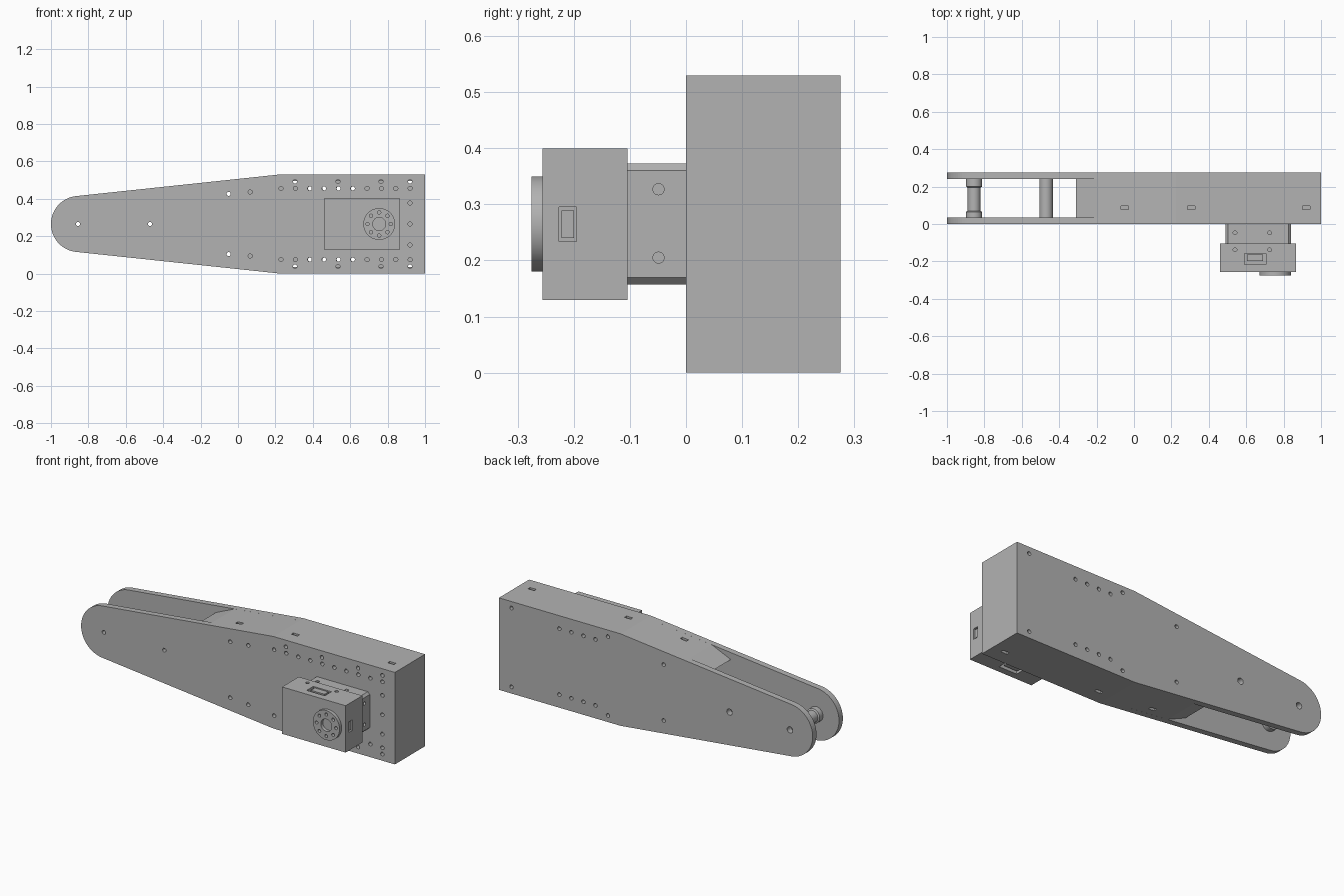
import bpy, bmesh, math
from mathutils import Matrix, Vector

cube = bpy.data.objects.get("Cube")
if cube:
    bpy.data.objects.remove(cube, do_unlink=True)

grey = bpy.data.materials.new("plain grey")
grey.use_nodes = True
grey.diffuse_color = (0.45, 0.45, 0.45, 1)
grey.node_tree.nodes["Principled BSDF"].inputs["Base Color"].default_value = grey.diffuse_color

HEIGHT, MID, WALL = 0.53, 0.265, 0.035
FRONT, BACK = 0.0, 0.275


def finish(name, bm):
    bmesh.ops.recalc_face_normals(bm, faces=bm.faces)
    mesh = bpy.data.meshes.new(name)
    bm.to_mesh(mesh)
    bm.free()
    mesh.materials.append(grey)
    obj = bpy.data.objects.new(name, mesh)
    bpy.context.collection.objects.link(obj)
    return obj


def add_box(bm, lo, hi):
    lo, hi = Vector(lo), Vector(hi)
    m = Matrix.Translation((lo + hi) / 2) @ Matrix.Diagonal((*(hi - lo), 1))
    return bmesh.ops.create_cube(bm, size=1, matrix=m)["verts"]


def add_rod(bm, centre, radius, depth, axis, sides=20):
    turn = Vector((0, 0, 1)).rotation_difference(Vector(axis)).to_matrix().to_4x4()
    bmesh.ops.create_cone(bm, cap_ends=True, segments=sides, radius1=radius, radius2=radius,
                          depth=depth, matrix=Matrix.Translation(centre) @ turn)


def prism(name, outline, y0, y1):
    bm = bmesh.new()
    face = bm.faces.new([bm.verts.new((x, y0, z)) for x, z in outline])
    out = bmesh.ops.extrude_face_region(bm, geom=[face])["geom"]
    bmesh.ops.translate(bm, vec=(0, y1 - y0, 0), verts=[v for v in out if isinstance(v, bmesh.types.BMVert)])
    return finish(name, bm)


def cut(obj, cutter_bm):
    """Subtract the cutter and bake the result."""
    cutter = finish("cutter", cutter_bm)
    cutter.hide_render = True
    mod = obj.modifiers.new("holes", 'BOOLEAN')
    mod.operation, mod.solver, mod.object = 'DIFFERENCE', 'EXACT', cutter
    deps = bpy.context.evaluated_depsgraph_get()
    mesh = bpy.data.meshes.new_from_object(obj.evaluated_get(deps))
    obj.modifiers.clear()
    obj.data = mesh
    bpy.data.objects.remove(cutter, do_unlink=True)


def smooth(obj):
    obj.data.polygons.foreach_set("use_smooth", [True] * len(obj.data.polygons))
    obj.data.set_sharp_from_angle(angle=math.radians(30))


def lathe(name, profile, x, z, sides=40):
    """Turn a closed (radius, y) loop around an axis along y."""
    bm = bmesh.new()
    rings = []
    for i in range(sides):
        a = math.tau * i / sides
        rings.append([bm.verts.new((x + r * math.cos(a), y, z + r * math.sin(a))) for r, y in profile])
    n = len(profile)
    for i in range(sides):
        a, b = rings[i], rings[(i + 1) % sides]
        for j in range(n):
            k = (j + 1) % n
            bm.faces.new((a[j], a[k], b[k], b[j]))
    obj = finish(name, bm)
    smooth(obj)
    return obj


def mirrored(points):
    return points + [(x, HEIGHT - z) for x, z in points]


# Side plates: tapered outline with a round tip
TIP_X, TIP_R, TILT = -0.85, 0.15, math.radians(6.1)
start, sweep = math.pi / 2 + TILT, math.pi - 2 * TILT
outline = [(1, 0), (1, HEIGHT), (0.225, HEIGHT)]
outline += [(TIP_X + TIP_R * math.cos(start + sweep * i / 32),
             MID + TIP_R * math.sin(start + sweep * i / 32)) for i in range(33)]
outline.append((0.225, 0))
front_plate = prism("front_plate", outline, FRONT, FRONT + WALL)
back_plate = prism("back_plate", outline, BACK - WALL, BACK)

# Screw holes
spacers = [(-0.855, MID), (-0.47, MID)]
front_holes = mirrored([(0.23 + 0.0767 * i, 0.455) for i in range(10)]
                       + [(x, 0.492) for x in (0.305, 0.535, 0.765, 0.92)]
                       + [(0.065, 0.436), (-0.05, 0.426), (0.92, 0.377)])
front_holes += spacers + [(0.92, MID)]
back_holes = mirrored([(0.385 + 0.0767 * i, 0.455) for i in range(4)]
                      + [(0.305, 0.492), (0.92, 0.492), (-0.05, 0.426)])


def drill(plate, y, holes, radius):
    bm = bmesh.new()
    for x, z in holes:
        add_rod(bm, (x, y, z), radius, 3 * WALL, (0, 1, 0))
    cut(plate, bm)


drill(front_plate, FRONT + WALL / 2, front_holes, 0.011)
drill(back_plate, BACK - WALL / 2, back_holes, 0.011)
drill(back_plate, BACK - WALL / 2, spacers, 0.018)

# Rim between the plates, open towards the tip, with wedge ends
def top_z(x):
    return HEIGHT - max(0, 0.225 - x) * math.tan(TILT)


upper = [(-0.31, top_z(-0.31) - WALL - 0.005), (-0.19, top_z(-0.19)), (0.225, HEIGHT), (1, HEIGHT)]
inner = [(1 - WALL, HEIGHT - WALL), (0.225, HEIGHT - WALL), (-0.30, top_z(-0.30) - WALL - 0.006)]
flip = lambda pts: [(x, HEIGHT - z) for x, z in reversed(pts)]
rim = prism("rim_wall", upper + flip(upper) + flip(inner) + inner, FRONT + WALL, BACK - WALL)
bm = bmesh.new()
for x in (-0.05, 0.305, 0.92):
    for z in (top_z(x), HEIGHT - top_z(x)):
        add_box(bm, (x - 0.02, 0.077, z - 0.025), (x + 0.02, 0.096, z + 0.025))
cut(rim, bm)

# Spacers between the plates
y0, y1 = FRONT + WALL, BACK - WALL
lathe("tip_spacer", [(0.012, y0), (0.043, y0), (0.043, y0 + 0.03), (0.034, y0 + 0.035),
                     (0.034, y1 - 0.045), (0.043, y1 - 0.04), (0.043, y1), (0.012, y1)], *spacers[0])
lathe("middle_spacer", [(0.012, y0), (0.036, y0), (0.036, y1), (0.012, y1)], *spacers[1])

# Motor mount with chamfered long edges
bm = bmesh.new()
add_box(bm, (0.49, -0.105, 0.157), (0.84, 0, 0.373))
long_edges = [e for e in bm.edges if abs(e.verts[0].co.y - e.verts[1].co.y) > 0.05]
bmesh.ops.bevel(bm, geom=long_edges, offset=0.013, segments=1, affect='EDGES')
mount = finish("motor_mount", bm)
bm = bmesh.new()
for z in (0.157, 0.373):
    for x in (0.54, 0.725):
        add_rod(bm, (x, -0.047, z), 0.01, 0.05, (0, 0, 1))
for z in (0.205, 0.327):
    for x in (0.49, 0.84):
        add_rod(bm, (x, -0.049, z), 0.01, 0.05, (1, 0, 0))
cut(mount, bm)

# Motor housing with sockets on top, bottom and side
bm = bmesh.new()
add_box(bm, (0.46, -0.256, 0.13), (0.865, -0.104, 0.40))
housing = finish("motor_housing", bm)
bm = bmesh.new()
for z in (0.13, 0.40):
    add_box(bm, (0.59, -0.217, z - 0.03), (0.705, -0.157, z + 0.03))
    for x in (0.54, 0.725):
        add_rod(bm, (x, -0.138, z), 0.01, 0.05, (0, 0, 1))
add_box(bm, (0.84, -0.226, 0.234), (0.89, -0.195, 0.295))
cut(housing, bm)

# Plugs inside the sockets
bm = bmesh.new()
for z in (0.145, 0.385):
    add_box(bm, (0.603, -0.198, z - 0.012), (0.69, -0.163, z + 0.012))
add_box(bm, (0.835, -0.222, 0.24), (0.86, -0.2, 0.289))
finish("socket_plugs", bm)

# Output disc with a ring of screw holes
HORN_X, HORN_Z = 0.755, 0.265
horn = lathe("output_disc", [(0.035, -0.275), (0.085, -0.275), (0.085, -0.25), (0.035, -0.25)], HORN_X, HORN_Z)
bm = bmesh.new()
for i in range(8):
    a = math.tau * i / 8
    add_rod(bm, (HORN_X + 0.062 * math.cos(a), -0.265, HORN_Z + 0.062 * math.sin(a)), 0.009, 0.05, (0, 1, 0))
cut(horn, bm)
smooth(horn)
